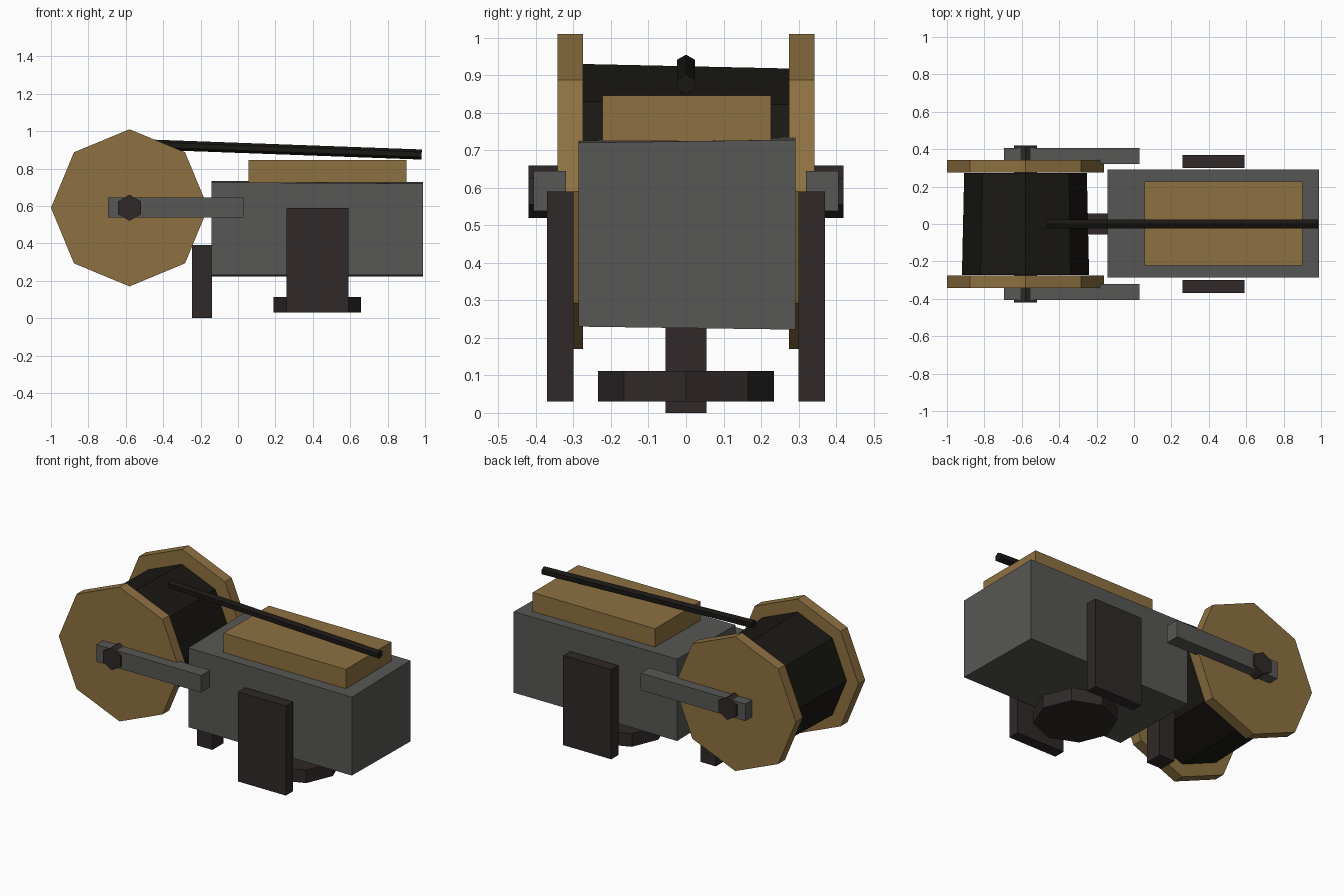
import bpy, bmesh, math
from mathutils import Vector

if "Cube" in bpy.data.objects:
    bpy.data.objects.remove(bpy.data.objects["Cube"])


def material(name, rgb):
    m = bpy.data.materials.new(name)
    m.diffuse_color = (*rgb, 1)
    m.use_nodes = True
    m.node_tree.nodes["Principled BSDF"].inputs["Base Color"].default_value = m.diffuse_color
    return m


WOOD = material("wood", (0.27, 0.165, 0.053))
STEEL = material("steel", (0.095, 0.095, 0.09))
IRON = material("dark_iron", (0.029, 0.022, 0.021))
BLACK = material("black", (0.010, 0.009, 0.007))


def finish(bm, name, mat):
    bmesh.ops.recalc_face_normals(bm, faces=bm.faces)
    me = bpy.data.meshes.new(name)
    bm.to_mesh(me)
    bm.free()
    me.materials.append(mat)
    ob = bpy.data.objects.new(name, me)
    bpy.context.collection.objects.link(ob)
    return ob


def box(name, lo, hi, mat):
    bm = bmesh.new()
    bmesh.ops.create_cube(bm, size=1)
    for v in bm.verts:
        v.co = [hi[i] if v.co[i] > 0 else lo[i] for i in range(3)]
    return finish(bm, name, mat)


def prism(name, a, b, ra, rb, sides, up, mat):
    """Flat-sided bar from a to b with its first corner pointing towards up."""
    a, b = Vector(a), Vector(b)
    d = (b - a).normalized()
    side = d.cross(Vector(up)).normalized()
    u = side.cross(d)
    bm = bmesh.new()
    rings = []
    for c, r in ((a, ra), (b, rb)):
        angles = [math.tau * k / sides for k in range(sides)]
        rings.append([bm.verts.new(c + r * (u * math.cos(t) + side * math.sin(t))) for t in angles])
    for ring in rings:
        bm.faces.new(ring)
    for k in range(sides):
        n = (k + 1) % sides
        bm.faces.new((rings[0][k], rings[0][n], rings[1][n], rings[1][k]))
    return finish(bm, name, mat)


UP = (0, 0, 1)
CX, CZ = -0.58, 0.59

# Drum and axle
prism("drum", (CX, -0.274, CZ), (CX, 0.274, CZ), 0.34, 0.328, 8, UP, BLACK)
prism("axle", (CX, -0.42, CZ), (CX, 0.42, CZ), 0.07, 0.07, 6, UP, IRON)

# Paired parts on both sides
for s, tag in ((-1, "front"), (1, "back")):
    prism(tag + "_drum_flange", (CX, s * 0.275, CZ), (CX, s * 0.342, CZ), 0.42, 0.42, 8, UP, WOOD)
    ys = sorted((s * 0.32, s * 0.407))
    box(tag + "_axle_arm", (-0.695, ys[0], 0.538), (0.03, ys[1], 0.645), STEEL)
    ys = sorted((s * 0.30, s * 0.37))
    box(tag + "_side_plate", (0.258, ys[0], 0.03), (0.59, ys[1], 0.59), IRON)

# Body, its corners slightly uneven
body = box("body", (-0.143, -0.287, 0.226), (0.988, 0.292, 0.727), STEEL)
for v in body.data.vertices:
    if v.co.z > 0.5:
        v.co.z += 0.004 * (1 if v.co.y > 0 else -1) - 0.003 * (1 if v.co.x > 0 else -1)
    else:
        v.co.z -= 0.004 * (1 if v.co.y > 0 else -1)

# Wooden block on top
box("top_block", (0.055, -0.222, 0.725), (0.902, 0.227, 0.846), WOOD)

# Long lever
prism("lever", (-0.468, 0, 0.928), (0.982, 0, 0.875), 0.027, 0.027, 6, UP, BLACK)

# Support post and round foot
box("support_post", (-0.245, -0.055, 0), (-0.139, 0.055, 0.392), IRON)
prism("round_foot", (0.424, 0, 0.03), (0.424, 0, 0.112), 0.234, 0.234, 8, (1, 0, 0), IRON)
